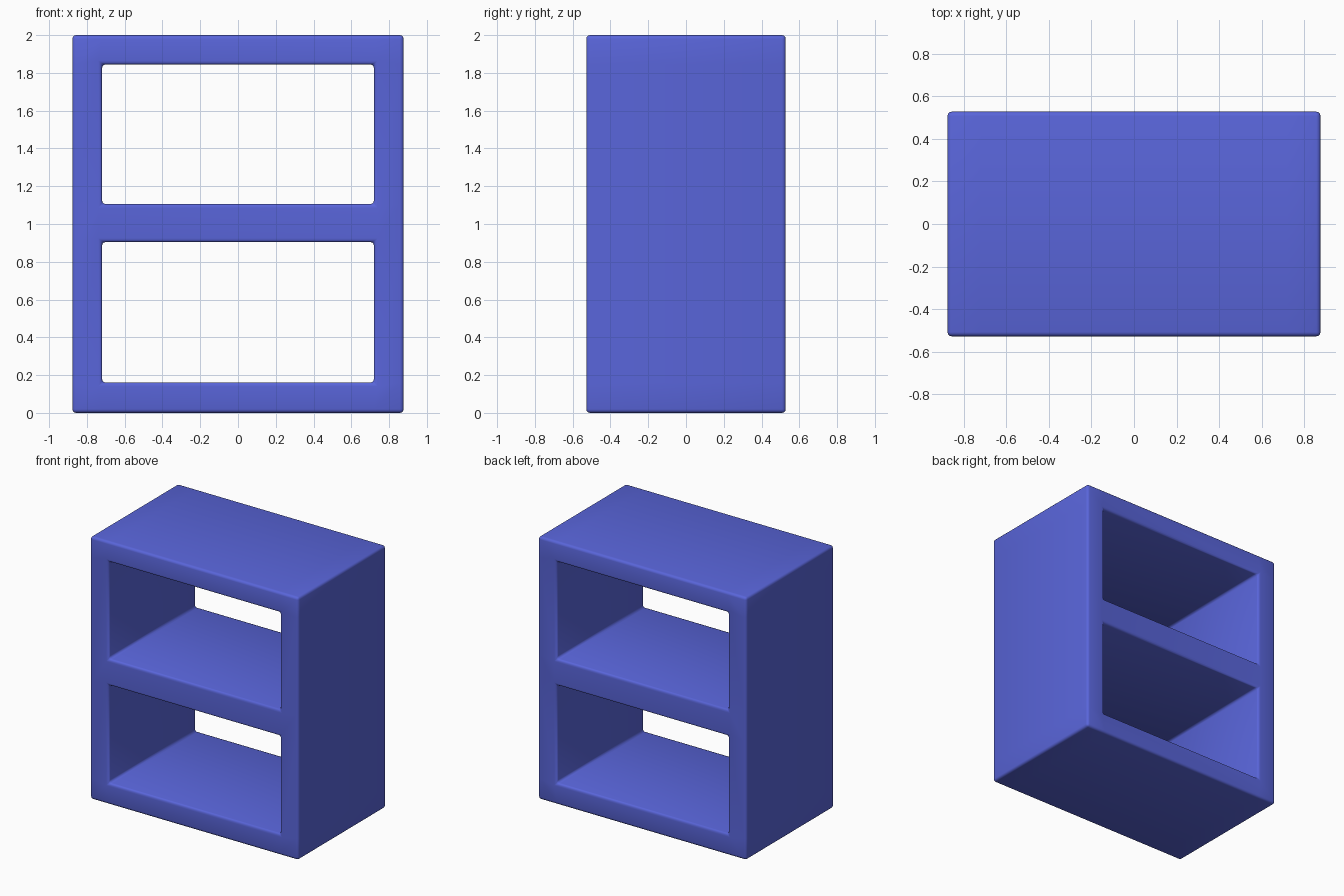
import bpy, bmesh

if "Cube" in bpy.data.objects:
    bpy.data.objects.remove(bpy.data.objects["Cube"])

XS = [-0.877, -0.72, 0.72, 0.877]
ZS = [0.0, 0.16, 0.905, 1.105, 1.845, 2.0]
HALF_DEPTH = 0.528
OPENINGS = {(1, 1), (1, 3)}

# Front outline: grid cells around the two shelf openings
bm = bmesh.new()
grid = [[bm.verts.new((x, -HALF_DEPTH, z)) for z in ZS] for x in XS]
for i in range(len(XS) - 1):
    for j in range(len(ZS) - 1):
        if (i, j) not in OPENINGS:
            bm.faces.new((grid[i][j], grid[i + 1][j], grid[i + 1][j + 1], grid[i][j + 1]))

# Extrude through to the open back
front = bm.faces[:]
ext = bmesh.ops.extrude_face_region(bm, geom=front, use_keep_orig=True)
moved = [g for g in ext["geom"] if isinstance(g, bmesh.types.BMVert)]
bmesh.ops.translate(bm, verts=moved, vec=(0, 2 * HALF_DEPTH, 0))
bmesh.ops.recalc_face_normals(bm, faces=bm.faces[:])

mesh = bpy.data.meshes.new("shelf_frame")
bm.to_mesh(mesh)
bm.free()
frame = bpy.data.objects.new("shelf_frame", mesh)
bpy.context.collection.objects.link(frame)

# Small rounded edges, smooth shading
bevel = frame.modifiers.new("rounded_edges", "BEVEL")
bevel.width = 0.02
bevel.segments = 3
bevel.limit_method = "ANGLE"
mesh.polygons.foreach_set("use_smooth", [True] * len(mesh.polygons))

# Blue paint
paint = bpy.data.materials.new("blue_paint")
paint.diffuse_color = (0.1, 0.13, 0.7, 1)
paint.use_nodes = True
paint.node_tree.nodes["Principled BSDF"].inputs["Base Color"].default_value = paint.diffuse_color
mesh.materials.append(paint)
